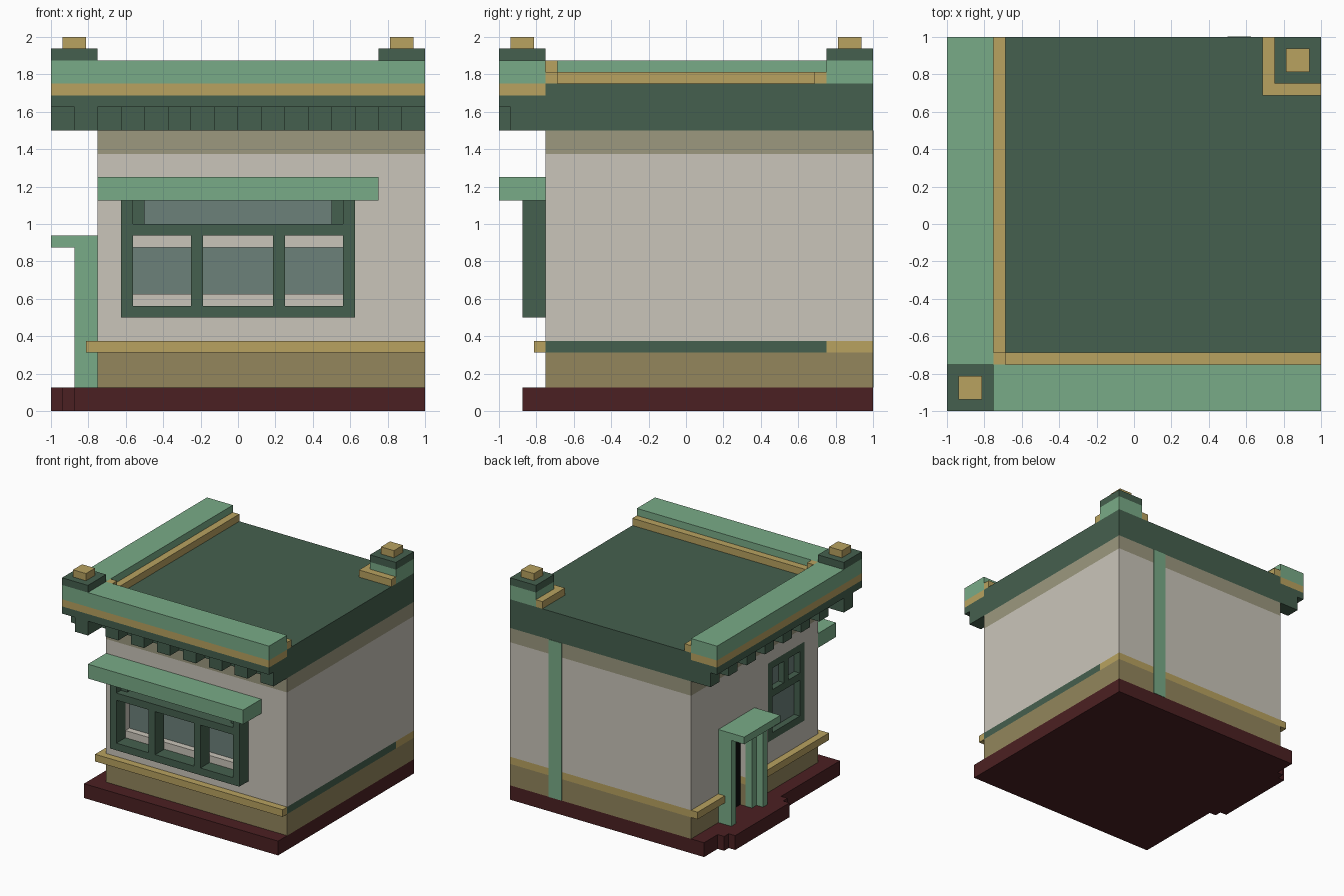
import bpy, bmesh
from mathutils import Matrix, Vector

if "Cube" in bpy.data.objects:
    bpy.data.objects.remove(bpy.data.objects["Cube"])


def material(name, rgb):
    m = bpy.data.materials.new(name)
    lin = [((c / 255 + 0.055) / 1.055) ** 2.4 if c > 10 else c / 255 / 12.92 for c in rgb]
    m.diffuse_color = (*lin, 1)
    m.use_nodes = True
    m.node_tree.nodes["Principled BSDF"].inputs["Base Color"].default_value = m.diffuse_color
    return m


LIGHT = material("light green", (121, 171, 135))
DARK = material("dark green", (69, 96, 78))
GOLD = material("gold", (184, 162, 96))
WALL = material("wall grey", (202, 197, 186))
BEIGE = material("beige", (156, 152, 127))
TAN = material("tan", (147, 134, 92))
RED = material("dark red", (75, 32, 34))
GLASS = material("glass", (108, 129, 122))
BLACK = material("black", (14, 14, 14))


def part(name, mat, *boxes):
    """One object made of boxes given as (x0, x1, y0, y1, z0, z1)."""
    bm = bmesh.new()
    for x0, x1, y0, y1, z0, z1 in boxes:
        mid = Vector((x0 + x1, y0 + y1, z0 + z1)) / 2
        size = Matrix.Diagonal((x1 - x0, y1 - y0, z1 - z0, 1))
        bmesh.ops.create_cube(bm, size=1, matrix=Matrix.Translation(mid) @ size)
    me = bpy.data.meshes.new(name)
    bm.to_mesh(me)
    bm.free()
    ob = bpy.data.objects.new(name, me)
    bpy.context.collection.objects.link(ob)
    if mat:
        me.materials.append(mat)
    return ob


def swap(b):
    """Mirror a box across the x = y diagonal (front side to left side)."""
    return (b[2], b[3], b[0], b[1], b[4], b[5])


def corner(outer, inner, z0, z1):
    """L-shaped band along the front and left sides."""
    return [(outer, 1, outer, inner, z0, z1), (outer, inner, inner, 1, z0, z1)]


def carve(ob, cutter):
    mod = ob.modifiers.new("openings", 'BOOLEAN')
    mod.operation = 'DIFFERENCE'
    mod.solver = 'EXACT'
    mod.object = cutter


P = 0.0625  # basic module
W = -0.75   # front and left wall plane

# Base with rounded doorstep
part("base", RED, (-.875, 1, -.875, 1, 0, .125),
     (-.9375, -.875, -P, .8125, 0, .125), (-1, -.9375, 0, .75, 0, .125))

# Walls
plinth = part("plinth", TAN, (W, 1, W, 1, .125, .3125))
belt = part("belt_course", GOLD, (W, .99, W, 1, .3125, .375), (.99, 1, .75, 1, .3125, .375))
part("belt_side_stripe", DARK, (.99, 1, W, .75, .3125, .375))
walls = part("walls", WALL, (W, 1, W, 1, .375, 1.375))
part("frieze", BEIGE, (W, 1, W, 1, 1.375, 1.5))
part("back_strip", LIGHT, (.5, .625, .99, 1.003, .125, 1.5))
part("belt_moulding", GOLD, (-.8125, 1, -.8125, W, .3125, .375),
     (-.8125, W, W, .125, .3125, .375), (-.8125, W, .625, 1, .3125, .375))

# Openings cut for the front window, side window and door
openings = part("openings_cutter", None,
                (-.5625, .5625, -.9, -.6875, .625, .875),
                (-.5625, .5625, -.9, -.6875, 1, 1.125),
                (-.9, -.6875, -.5625, -P, .5625, 1.25))
door_cut = part("door_cutter", None, (-.9, -.6875, .25, .5, .1, .875))
for c in (openings, door_cut):
    c.hide_render = True
    c.hide_viewport = False
    c.display_type = 'WIRE'
carve(walls, openings)
for ob in (plinth, belt, walls):
    carve(ob, door_cut)

# Front window: glass, frame, hood
part("front_glass", GLASS, (-.5625, .5625, -.695, -.68, .625, .875),
     (-.5625, .5625, -.695, -.68, 1, 1.125))
f0, f1 = -.875, W
stiles = [(x, x + P, f0, f1, .5625, .9375) for x in (-.625, -.25, .1875, .5625)]
part("front_window_frame", DARK, *stiles,
     (-.625, .625, f0, f1, .5, .5625), (-.625, .625, f0, f1, .9375, 1),
     (-.625, -.5625, f0, f1, 1, 1.125), (.5625, .625, f0, f1, 1, 1.125),
     (-.5625, -.5, -.8125, -.69, 1, 1.125), (.5, .5625, -.8125, -.69, 1, 1.125))
part("front_window_hood", LIGHT, (-.75, .75, -1, W, 1.125, 1.25))

# Side window, flush with the left wall
part("side_glass", GLASS, (-.695, -.68, -.5625, -P, .5625, 1.25))
s0, s1 = W, -.6875
part("side_window_frame", DARK,
     (s0, s1, -.5625, -.5, .5625, 1.25), (s0, s1, -.125, -P, .5625, 1.25),
     (s0, s1, -.5, -.125, .5625, .625), (s0, s1, -.5, -.125, .9375, 1),
     (s0, s1, -.5, -.125, 1.1875, 1.25), (s0, s1, -.34375, -.28125, 1, 1.1875))

# Door with stepped posts and canopy
part("door", BLACK, (-.7, -.68, .25, .5, .125, .875))
part("door_surround", LIGHT,
     (-.875, W, .5625, .625, .125, .875), (-.875, W, .125, .1875, .125, .875),
     (-.8125, W, .5, .5625, .125, .875), (-.8125, W, .1875, .25, .125, .875),
     (-.8125, W, .25, .5, .8125, .875))
part("door_canopy", LIGHT, (-1, W, .125, .625, .875, .9375))

# Cornice: roof slab, backing, lip and dentils
part("roof_slab", DARK, (W, 1, W, 1, 1.5, 1.75))
part("cornice_backing", DARK, *corner(-.8125, W, 1.5, 1.625))
part("cornice_lip", DARK, *corner(-1, W, 1.625, 1.6875))
dentils = []
for i in range(8):
    x = -.875 + .25 * i
    d = (x, x + .125, -1 if i == 0 else -.9375, -.8125, 1.5, 1.625)
    dentils += [d, swap(d)]
part("dentils", DARK, *dentils)
part("cornice_band", GOLD, *corner(-1, W, 1.6875, 1.75))

# Parapet and its inner trim
part("parapet", LIGHT, *corner(-1, W, 1.75, 1.875), (.75, 1, .75, 1, 1.75, 1.875))
part("parapet_trim", GOLD, *corner(W, -.6875, 1.75, 1.8125),
     (W, -.6875, W, -.6875, 1.8125, 1.875),
     (.6875, 1, .6875, .75, 1.75, 1.8125), (.6875, .75, .75, 1, 1.75, 1.8125))

# Corner finials
for name, c in (("front_finial", -.875), ("back_finial", .875)):
    part(name + "_block", DARK, (c - .125, c + .125, c - .125, c + .125, 1.875, 1.9375))
    part(name + "_cap", GOLD, (c - P, c + P, c - P, c + P, 1.9375, 2))
